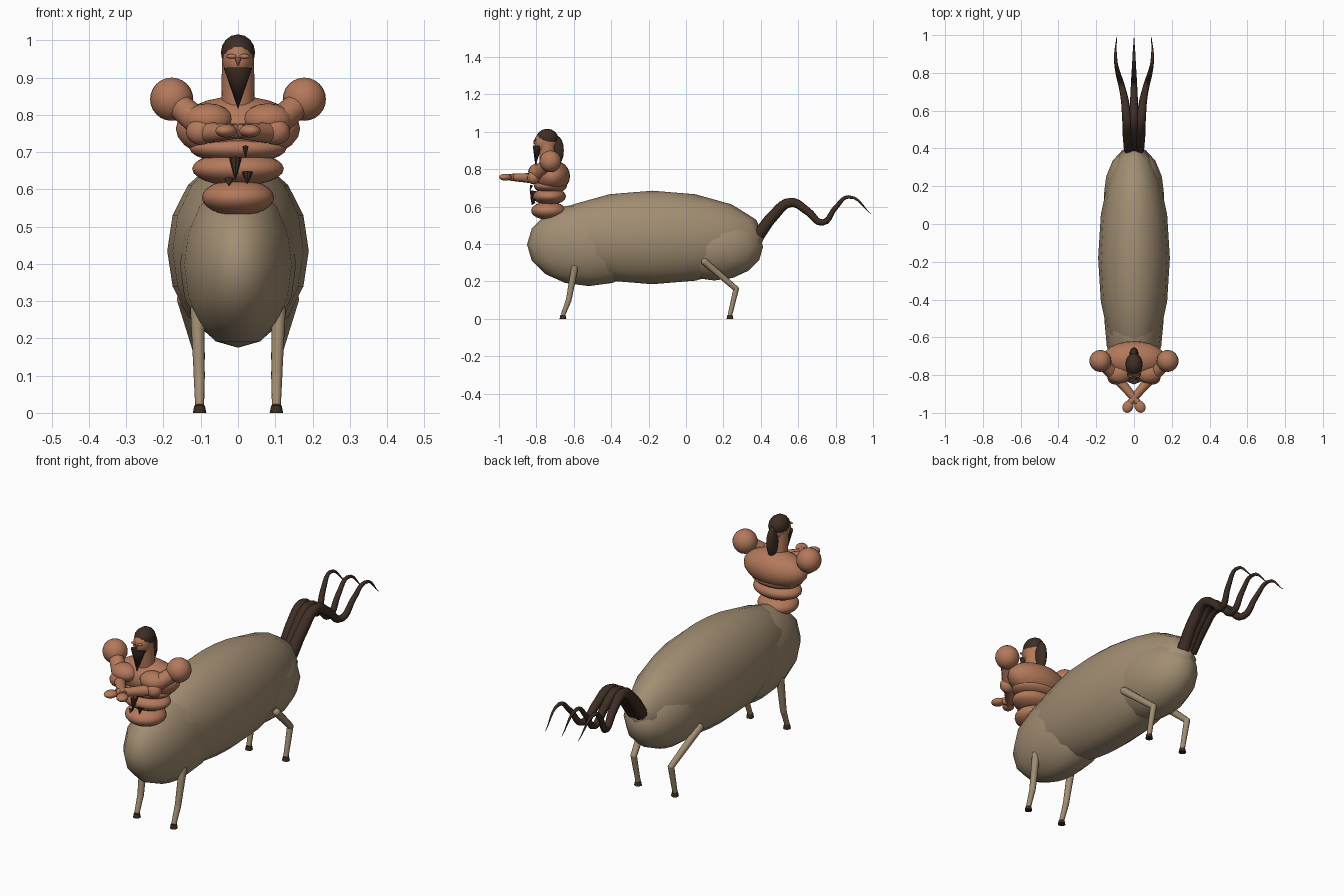
import bpy, math
from mathutils import Vector

cube = bpy.data.objects.get("Cube")
if cube:
    bpy.data.objects.remove(cube)


def make_material(name, rgb):
    m = bpy.data.materials.new(name)
    m.use_nodes = True
    m.diffuse_color = (*rgb, 1)
    m.node_tree.nodes["Principled BSDF"].inputs["Base Color"].default_value = (*rgb, 1)
    return m


COAT = make_material("tan_coat", (0.36, 0.27, 0.17))
SKIN = make_material("warm_skin", (0.45, 0.19, 0.105))
HAIR = make_material("dark_brown_hair", (0.048, 0.027, 0.018))
HOOF = make_material("hoof_brown", (0.042, 0.024, 0.016))


def finish(name, mat, angle=40):
    ob = bpy.context.object
    ob.name = name
    ob.data.materials.append(mat)
    bpy.ops.object.shade_smooth_by_angle(angle=math.radians(angle))
    return ob


def ball(name, mat, loc, radii, seg=16, rings=8, rot=(0, 0, 0)):
    bpy.ops.mesh.primitive_uv_sphere_add(segments=seg, ring_count=rings, location=loc, rotation=rot)
    bpy.context.object.scale = radii
    return finish(name, mat, 60)


def limb(name, mat, a, b, r1, r2, sides=12):
    a, b = Vector(a), Vector(b)
    d = b - a
    bpy.ops.mesh.primitive_cone_add(vertices=sides, radius1=r1, radius2=r2, depth=d.length,
                                    location=(a + b) / 2,
                                    rotation=d.to_track_quat('Z', 'Y').to_euler())
    return finish(name, mat)


def strand(name, mat, points, radii):
    c = bpy.data.curves.new(name, 'CURVE')
    c.dimensions = '3D'
    c.bevel_depth = 1
    c.bevel_resolution = 2
    c.resolution_u = 5
    s = c.splines.new('BEZIER')
    s.bezier_points.add(len(points) - 1)
    for bp, p, r in zip(s.bezier_points, points, radii):
        bp.co, bp.radius = p, r
        bp.handle_left_type = bp.handle_right_type = 'AUTO'
    ob = bpy.data.objects.new(name, c)
    ob.data.materials.append(mat)
    bpy.context.collection.objects.link(ob)
    return ob


# Animal body
ball("barrel", COAT, (0, -0.18, 0.435), (0.19, 0.6, 0.25))
ball("fore_body", COAT, (0, -0.52, 0.397), (0.156, 0.33, 0.222))
ball("rump", COAT, (0, 0.15, 0.385), (0.16, 0.262, 0.18))

# Torso stack
ball("hips", SKIN, (0, -0.735, 0.578), (0.097, 0.093, 0.049), 24, 12)
ball("waist", SKIN, (0, -0.73, 0.655), (0.123, 0.088, 0.046), 24, 12)
ball("ribs", SKIN, (0, -0.725, 0.71), (0.13, 0.088, 0.04), 24, 12)
ball("chest", SKIN, (0, -0.715, 0.763), (0.167, 0.095, 0.087), 24, 12)

# Neck, head and hair
limb("neck", SKIN, (0, -0.735, 0.82), (0, -0.745, 0.95), 0.045, 0.043, 16)
ball("head", SKIN, (0, -0.75, 0.945), (0.043, 0.062, 0.058))
ball("hair_cap", HAIR, (0, -0.742, 0.967), (0.046, 0.058, 0.049))
ball("back_hair", HAIR, (0, -0.69, 0.9), (0.024, 0.037, 0.078))
beard = limb("beard", HAIR, (0, -0.795, 0.925), (0, -0.805, 0.815), 0.038, 0.0, 16)
beard.scale.y = 0.65
limb("nose", SKIN, (0, -0.808, 0.952), (0, -0.814, 0.933), 0.009, 0.002, 8)

# Torso hair tufts: x, y, top z, length, radius
for i, (x, y, z, h, r) in enumerate([(0.02, -0.825, 0.715, 0.03, 0.008), (-0.007, -0.818, 0.685, 0.06, 0.017),
                                     (-0.024, -0.815, 0.627, 0.018, 0.013), (0.025, -0.812, 0.645, 0.03, 0.015)]):
    limb("torso_hair_%d" % i, HAIR, (x, y, z), (x, y - 0.01, z - h), r, 0.001, 8)

for s, side in ((1, "left"), (-1, "right")):
    ball(side + "_eye", SKIN, (s * 0.017, -0.806, 0.957), (0.014, 0.006, 0.006))

    # Crossed arms
    ball(side + "_shoulder", SKIN, (s * 0.178, -0.725, 0.842), (0.058,) * 3, 24, 12)
    limb(side + "_upper_arm", SKIN, (s * 0.178, -0.725, 0.842), (s * 0.1, -0.8, 0.775), 0.035, 0.036)
    ball(side + "_pectoral", SKIN, (s * 0.08, -0.79, 0.787), (0.066, 0.054, 0.044))
    ball(side + "_elbow", SKIN, (s * 0.1, -0.815, 0.755), (0.04, 0.035, 0.036))
    limb(side + "_forearm", SKIN, (s * 0.085, -0.82, 0.752), (s * -0.02, -0.945, 0.757), 0.028, 0.018)
    ball(side + "_hand", SKIN, (s * -0.032, -0.967, 0.757), (0.028, 0.034, 0.018), rot=(0, 0, s * -0.5))

    # Legs: hip, knee, ankle
    for part, x, hip, knee, foot in (("front", 0.109, (-0.595, 0.275), (-0.627, 0.1), (-0.658, 0.02)),
                                     ("hind", 0.145, (0.1, 0.305), (0.268, 0.16), (0.235, 0.02))):
        name = side + "_" + part
        top, mid, low = (s * x, *hip), (s * 0.104, *knee), (s * 0.103, *foot)
        limb(name + "_thigh", COAT, top, mid, 0.019, 0.015)
        limb(name + "_shin", COAT, mid, low, 0.015, 0.012)
        ball(name + "_hip_joint", COAT, top, (0.019,) * 3, 12, 8)
        ball(name + "_knee", COAT, mid, (0.0152,) * 3, 12, 8)
        limb(name + "_hoof", HOOF, (s * 0.103, foot[0], 0), (s * 0.103, foot[0], 0.02), 0.018, 0.014)

# Tail of three wavy strands
path = [(0.39, 0.45), (0.47, 0.555), (0.56, 0.622), (0.65, 0.575), (0.73, 0.515), (0.8, 0.595), (0.87, 0.652), (0.99, 0.56)]
spread = [0.02, 0.03, 0.038, 0.048, 0.065, 0.085, 0.097, 0.092]
radii = [0.033, 0.03, 0.025, 0.021, 0.017, 0.013, 0.009, 0.001]
for s, side in ((1, "left"), (0, "middle"), (-1, "right")):
    strand(side + "_tail_strand", HAIR, [(s * w, y, z) for w, (y, z) in zip(spread, path)], radii)
